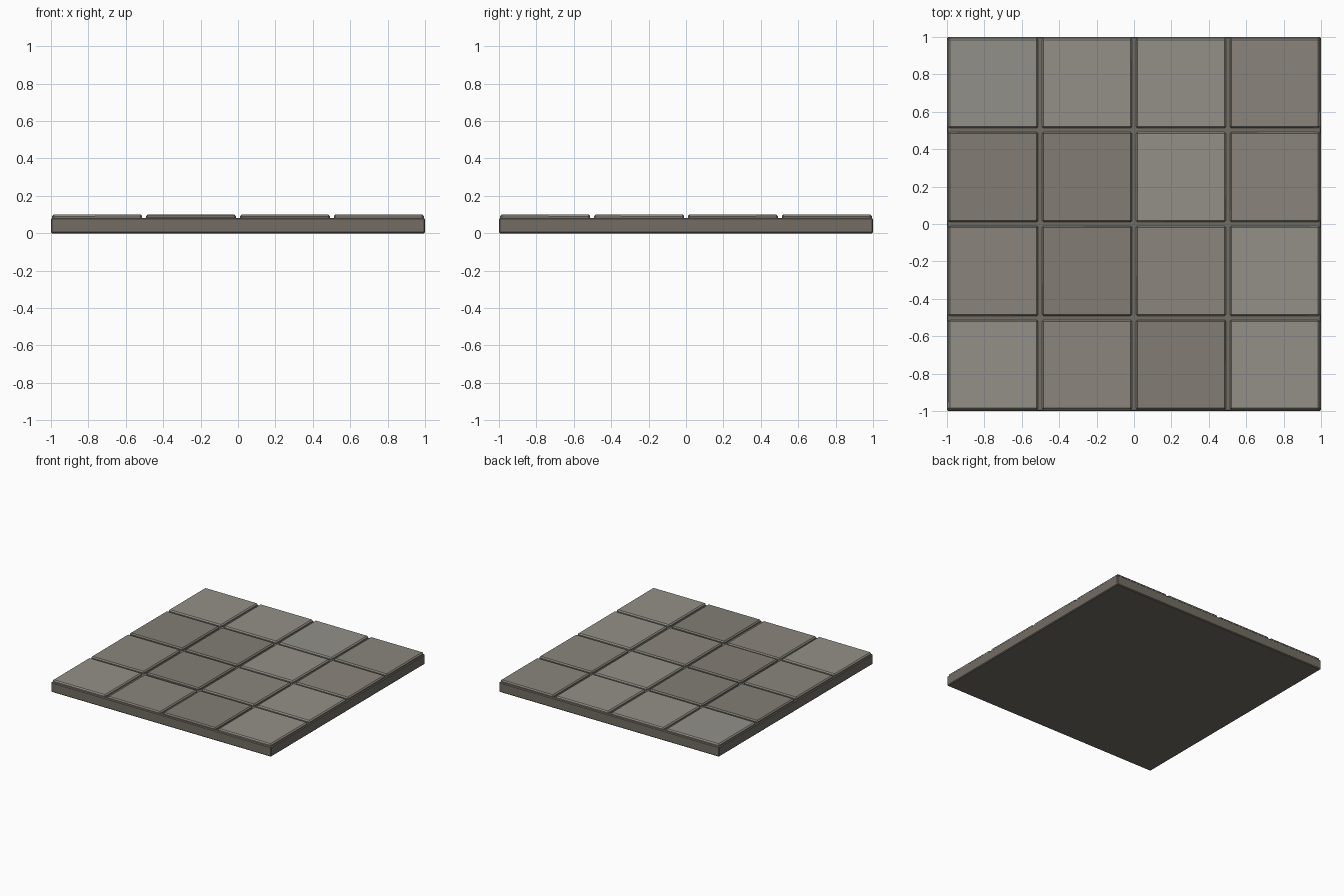
import bpy, bmesh, random

if "Cube" in bpy.data.objects:
    bpy.data.objects.remove(bpy.data.objects["Cube"])

random.seed(4)


def material(name, rgb):
    m = bpy.data.materials.new(name)
    m.diffuse_color = (*rgb, 1)
    m.use_nodes = True
    m.node_tree.nodes["Principled BSDF"].inputs["Base Color"].default_value = m.diffuse_color
    return m


def finish(bm, name, mat):
    bmesh.ops.recalc_face_normals(bm, faces=bm.faces)
    mesh = bpy.data.meshes.new(name)
    bm.to_mesh(mesh)
    bm.free()
    mesh.materials.append(mat)
    ob = bpy.data.objects.new(name, mesh)
    bpy.context.collection.objects.link(ob)
    return ob


def block(name, x, y, size, z0, z1, bevel, mat, jitter=0.0):
    """Square stone block with chamfered edges; jitter warps the top corners."""
    bm = bmesh.new()
    bmesh.ops.create_cube(bm, size=1)
    for v in bm.verts:
        top = v.co.z > 0
        v.co.x = x + v.co.x * size
        v.co.y = y + v.co.y * size
        v.co.z = z1 + random.uniform(-jitter, jitter) if top else z0
    bmesh.ops.bevel(bm, geom=bm.edges[:], offset=bevel, segments=1,
                    affect='EDGES', profile=0.5)
    return finish(bm, name, mat)


# stone colours: slab, then dark to light tiles
slab_mat = material("slab_stone", (0.17, 0.155, 0.13))
tones = [material("dark_stone", (0.225, 0.205, 0.178)),
         material("mid_stone", (0.255, 0.235, 0.203)),
         material("warm_light_stone", (0.295, 0.272, 0.243)),
         material("cool_light_stone", (0.290, 0.280, 0.245))]

# base slab
block("base_slab", 0, 0, 2.0, 0.0, 0.082, 0.006, slab_mat)

# 4 x 4 paving tiles, rows listed from front to back
pattern = ["3102", "1013", "0021", "3231"]
for row, line in enumerate(pattern):
    for col, tone in enumerate(line):
        top = 0.096 if (row == 0 and col == 1) else 0.1
        block(f"paving_tile_{row}_{col}", -0.753 + 0.502 * col, -0.753 + 0.502 * row,
              0.482, 0.065, top, 0.009, tones[int(tone)], 0.0012)
